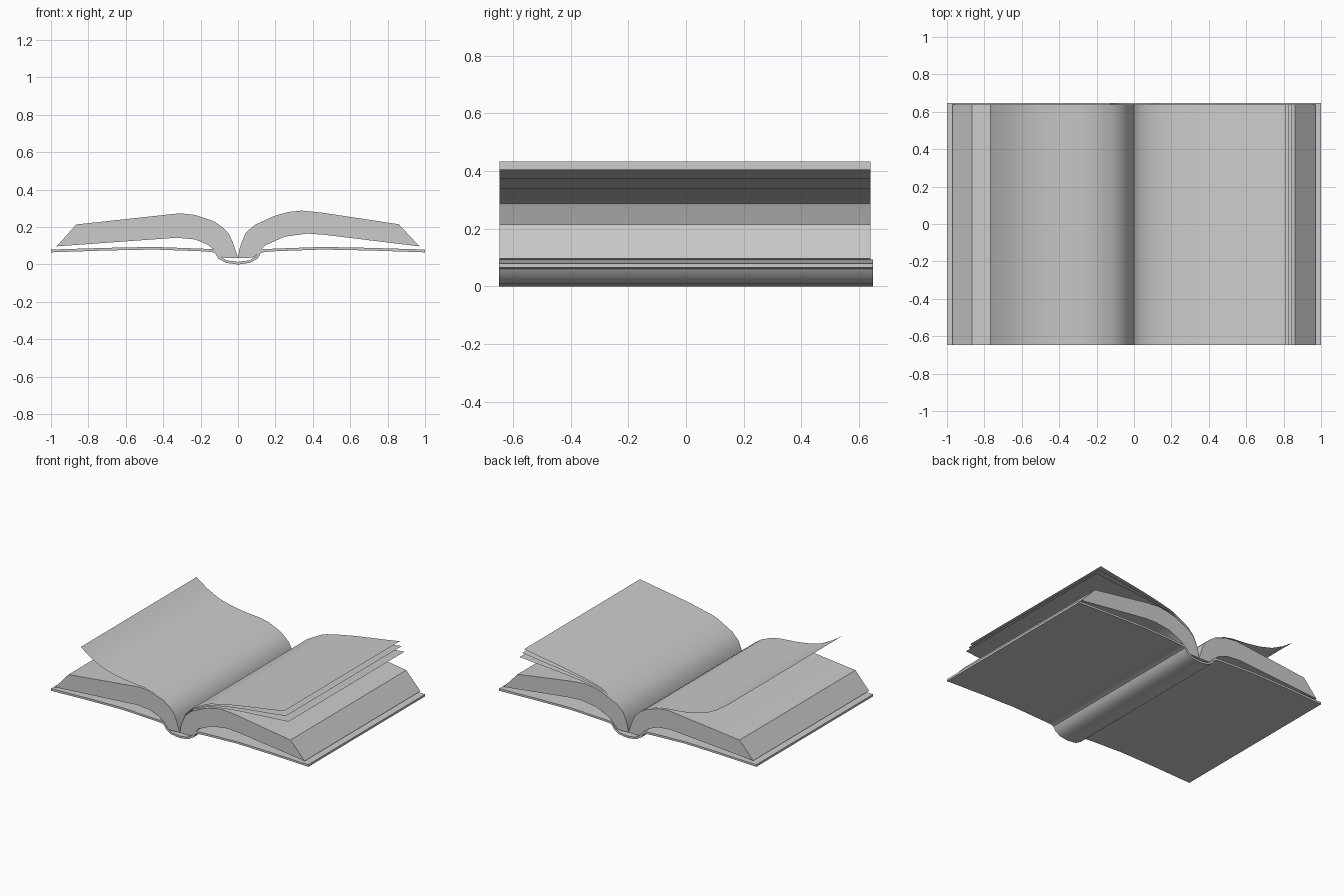
import bpy, bmesh, math

if "Cube" in bpy.data.objects:
    bpy.data.objects.remove(bpy.data.objects["Cube"])


def extrude_profile(name, pts, y0, y1, closed=True):
    """Sweep an x-z profile along y; closed profiles get end caps."""
    bm = bmesh.new()
    a = [bm.verts.new((x, y0, z)) for x, z in pts]
    b = [bm.verts.new((x, y1, z)) for x, z in pts]
    n = len(pts)
    for i in range(n if closed else n - 1):
        j = (i + 1) % n
        bm.faces.new((a[i], a[j], b[j], b[i]))
    if closed:
        bm.faces.new(a)
        bm.faces.new(b)
        bmesh.ops.recalc_face_normals(bm, faces=bm.faces)
    else:
        bm.normal_update()
        if sum(f.normal.z * f.calc_area() for f in bm.faces) < 0:
            bmesh.ops.reverse_faces(bm, faces=bm.faces)
    me = bpy.data.meshes.new(name)
    bm.to_mesh(me)
    bm.free()
    ob = bpy.data.objects.new(name, me)
    bpy.context.collection.objects.link(ob)
    bpy.ops.object.select_all(action='DESELECT')
    ob.select_set(True)
    bpy.context.view_layer.objects.active = ob
    bpy.ops.object.shade_smooth_by_angle(angle=math.radians(30))
    return ob


# cover: half of the underside, mirrored, then thickened
half = [(-1, .065), (-.7, .075), (-.45, .08), (-.2, .071), (-.14, .067),
        (-.122, .06), (-.105, .032), (-.065, .009), (0, 0)]
inner = [(-1, .08), (-.7, .089), (-.45, .094), (-.2, .085), (-.125, .081),
         (-.108, .064), (-.094, .042), (-.06, .022), (0, .014)]
mirror = lambda p: [(-x, z) for x, z in reversed(p[:-1])]
under = half + mirror(half)
upper = inner + mirror(inner)
extrude_profile("cover", under + upper[::-1], -.648, .648)

# page blocks, one on each side of the spine
Y0, Y1 = -.646, .64
left_top = [(0, .036), (-.016, .085), (-.03, .125), (-.05, .166), (-.085, .2),
            (-.13, .232), (-.23, .265), (-.31, .274)]
left_rest = [(-.865, .214), (-.97, .097), (-.33, .143), (-.23, .134),
             (-.16, .105), (-.13, .08), (-.1, .042), (-.07, .036)]
extrude_profile("left_page_block", left_top + left_rest, Y0, Y1)

right_top = [(0, .036), (.008, .085), (.02, .12), (.042, .17), (.09, .212),
             (.2, .262), (.27, .281), (.34, .288)]
right_rest = [(.45, .277), (.86, .215), (.97, .097), (.46, .159), (.37, .165),
              (.25, .149), (.145, .102), (.107, .062), (.09, .04), (.06, .036)]
extrude_profile("right_page_block", right_top + right_rest, Y0, Y1)

# curled loose leaf on the left
extrude_profile("left_leaf", left_top[:-2] + [
    (-.21, .266), (-.28, .28), (-.4, .29), (-.5, .305), (-.6, .332),
    (-.69, .377), (-.77, .433)], Y0, Y1, closed=False)

# three fanned loose leaves on the right
for i, (ends, lift) in enumerate([((.81, .405), .025), ((.825, .375), .016),
                                  ((.845, .34), .007)]):
    ex, ez = ends
    start = (.24, .277 + lift)
    root = [(x, z + lift * min(1, x / .15)) for x, z in right_top[:6]]
    fan = [(start[0] + (ex - start[0]) * t,
            start[1] + (ez - start[1]) * t + .012 * math.sin(math.pi * t) * (1 - t))
           for t in (0, .2, .4, .6, .8, 1)]
    extrude_profile(f"right_leaf_{i + 1}", root + fan, Y0, Y1, closed=False)
